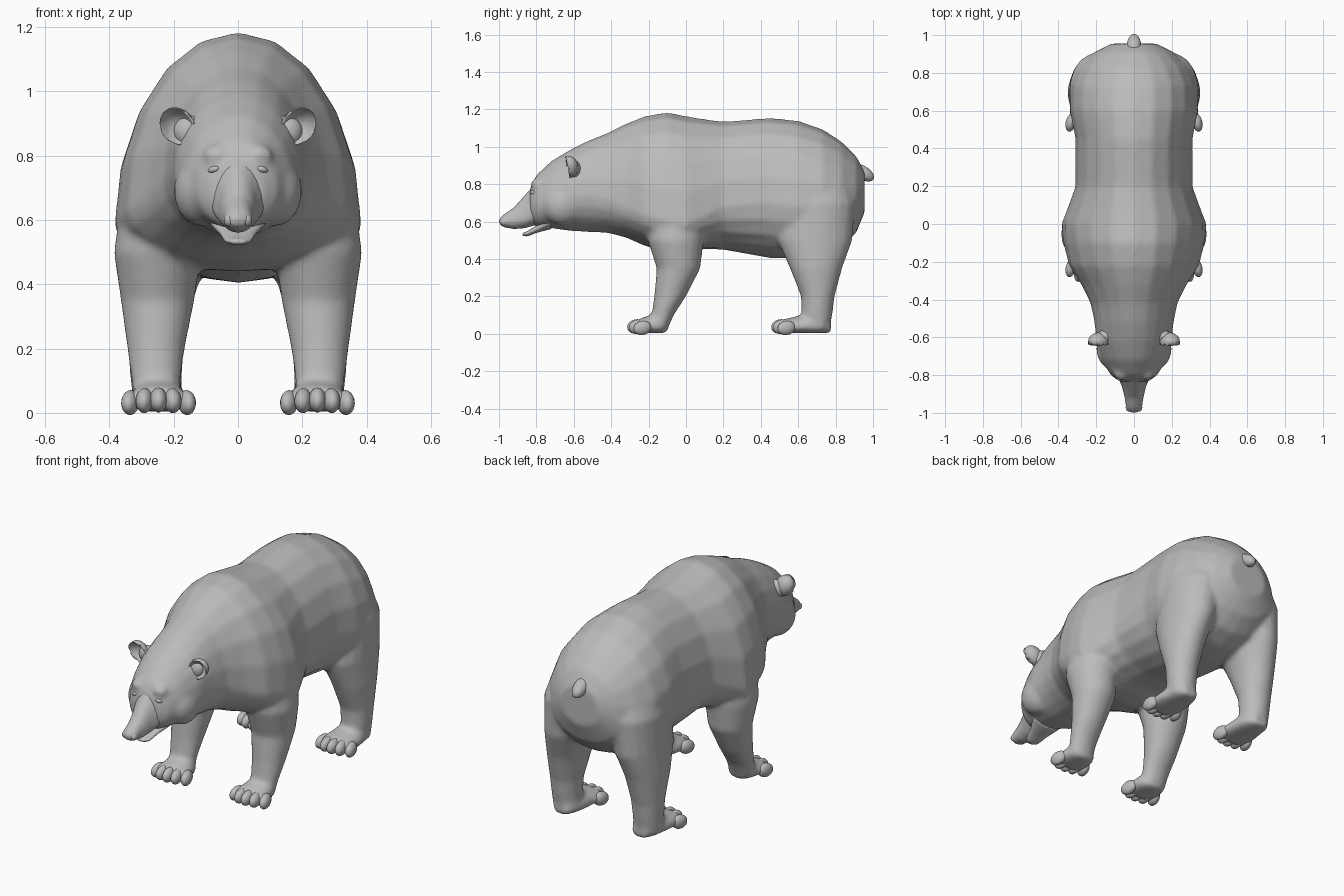
import bpy, bmesh
from math import sin, cos, pi, radians
from mathutils import Vector, Matrix, Euler

cube = bpy.data.objects.get("Cube")
if cube:
    bpy.data.objects.remove(cube, do_unlink=True)

# One plain grey for the whole animal
grey = bpy.data.materials.new("plain grey")
colour = (0.5, 0.5, 0.5, 1)
grey.use_nodes = True
grey.diffuse_color = colour
grey.node_tree.nodes["Principled BSDF"].inputs["Base Color"].default_value = colour

SIDES = 20


def loft(bm, rings):
    """Skin a closed tube through rings of points and cap both ends."""
    loops = [[bm.verts.new(p) for p in ring] for ring in rings]
    for a, b in zip(loops, loops[1:]):
        for i in range(SIDES):
            j = (i + 1) % SIDES
            bm.faces.new((a[i], a[j], b[j], b[i]))
    bm.faces.new(loops[0])
    bm.faces.new(loops[-1])


def angles():
    return [2 * pi * i / SIDES for i in range(SIDES)]


def long_ring(y, low, mid, high, width, x=0):
    """Upright ring across y with its widest point at height mid."""
    return [Vector((x + width * cos(t), y,
                    mid + sin(t) * (high - mid if sin(t) > 0 else mid - low)))
            for t in angles()]


def flat_ring(z, x, y, rx, ry, side):
    return [Vector((side * (x + rx * cos(t)), y + ry * sin(t), z)) for t in angles()]


def blob(bm, loc, size, turn=(0, 0, 0), shape=None):
    """Add a stretched ball; shape may bend the unit ball first."""
    made = bmesh.ops.create_uvsphere(bm, u_segments=20, v_segments=12, radius=1)["verts"]
    if shape:
        for v in made:
            v.co = shape(v.co)
    rot = Euler([radians(a) for a in turn]).to_matrix().to_4x4()
    matrix = Matrix.Translation(loc) @ rot @ Matrix.Diagonal((*size, 1))
    bmesh.ops.transform(bm, matrix=matrix, verts=made)


def finish(name, bm, mirror=False, voxel=0, relax=0):
    bmesh.ops.recalc_face_normals(bm, faces=bm.faces)
    mesh = bpy.data.meshes.new(name)
    bm.to_mesh(mesh)
    bm.free()
    mesh.materials.append(grey)
    mesh.polygons.foreach_set("use_smooth", [True] * len(mesh.polygons))
    ob = bpy.data.objects.new(name, mesh)
    bpy.context.collection.objects.link(ob)
    if voxel:
        remesh = ob.modifiers.new("Blend", "REMESH")
        remesh.mode = "VOXEL"
        remesh.voxel_size = voxel
        remesh.use_smooth_shade = True
    if relax:
        smooth = ob.modifiers.new("Relax", "SMOOTH")
        smooth.factor = 0.5
        smooth.iterations = relax
    if mirror:
        ob.modifiers.new("Mirror", "MIRROR")
    return ob


# Torso, neck and skull: y, underside, widest height, top, half width
torso = [
    (-0.835, 0.60, 0.69, 0.78, 0.075), (-0.80, 0.57, 0.69, 0.85, 0.125),
    (-0.72, 0.565, 0.71, 0.925, 0.17), (-0.62, 0.55, 0.73, 0.985, 0.20),
    (-0.52, 0.545, 0.74, 1.035, 0.21), (-0.42, 0.54, 0.72, 1.075, 0.23),
    (-0.32, 0.515, 0.67, 1.125, 0.28), (-0.22, 0.47, 0.63, 1.165, 0.345),
    (-0.10, 0.44, 0.60, 1.185, 0.375), (0, 0.44, 0.58, 1.165, 0.385),
    (0.09, 0.455, 0.62, 1.15, 0.35), (0.20, 0.45, 0.68, 1.135, 0.31),
    (0.45, 0.405, 0.70, 1.155, 0.31), (0.60, 0.405, 0.68, 1.14, 0.34),
    (0.73, 0.42, 0.67, 1.095, 0.335), (0.83, 0.46, 0.68, 1.03, 0.29),
    (0.91, 0.54, 0.71, 0.95, 0.21), (0.955, 0.65, 0.75, 0.87, 0.12),
]
# Legs: z, x, y, radius across, radius along
front_leg = [
    (0.02, 0.25, -0.15, 0.075, 0.05), (0.10, 0.255, -0.125, 0.077, 0.06),
    (0.20, 0.255, -0.085, 0.09, 0.085), (0.35, 0.25, -0.04, 0.115, 0.117),
    (0.50, 0.25, -0.055, 0.137, 0.15), (0.68, 0.22, -0.05, 0.14, 0.16),
    (0.85, 0.18, -0.04, 0.10, 0.12),
]
hind_leg = [
    (0.02, 0.25, 0.71, 0.075, 0.055), (0.10, 0.255, 0.70, 0.08, 0.083),
    (0.20, 0.255, 0.705, 0.087, 0.09), (0.35, 0.245, 0.695, 0.107, 0.14),
    (0.50, 0.22, 0.69, 0.127, 0.20), (0.70, 0.20, 0.71, 0.14, 0.195),
    (0.85, 0.17, 0.70, 0.12, 0.16),
]
# Heel and toe positions of each foot
feet = {"front": (-0.10, -0.265), "hind": (0.775, 0.505)}

bm = bmesh.new()
loft(bm, [long_ring(*row) for row in torso])
for side in (1, -1):
    for leg in (front_leg, hind_leg):
        loft(bm, [flat_ring(*row, side) for row in leg])
    for heel, toe in feet.values():
        span = toe - heel
        loft(bm, [long_ring(heel + span * f, 0.003, 0.035, top, w, side * 0.247)
                  for f, top, w in ((0, 0.06, 0.045), (0.2, 0.11, 0.078),
                                    (0.5, 0.105, 0.092), (1, 0.075, 0.105))])
    # Cheek and brow fullness
    blob(bm, (side * 0.115, -0.66, 0.69), (0.085, 0.11, 0.11))
    blob(bm, (side * 0.065, -0.79, 0.80), (0.045, 0.04, 0.035))
finish("body", bm, voxel=0.014, relax=7)

# Toes
for name, (heel, toe) in feet.items():
    bm = bmesh.new()
    for i in range(5):
        off = i - 2
        blob(bm, (0.247 + off * 0.044, toe + 0.008 * off * off, 0.04 - 0.002 * off * off),
             (0.027, 0.05, 0.038), (12, 0, off * 6))
    finish(name + "_toes", bm, mirror=True)

# Upper muzzle
bm = bmesh.new()
loft(bm, [long_ring(*row) for row in (
    (-0.997, 0.585, 0.60, 0.615, 0.022), (-0.975, 0.57, 0.60, 0.638, 0.042),
    (-0.92, 0.56, 0.605, 0.677, 0.05), (-0.86, 0.565, 0.62, 0.745, 0.064),
    (-0.81, 0.58, 0.65, 0.80, 0.085), (-0.74, 0.60, 0.68, 0.83, 0.10))])
finish("muzzle", bm, voxel=0.008, relax=3)

# Lower jaw, with a gap below the muzzle
bm = bmesh.new()
loft(bm, [long_ring(*row) for row in (
    (-0.875, 0.525, 0.533, 0.54, 0.025), (-0.85, 0.52, 0.537, 0.548, 0.046),
    (-0.80, 0.54, 0.56, 0.58, 0.06), (-0.72, 0.56, 0.61, 0.64, 0.10))])
finish("lower_jaw", bm, voxel=0.008, relax=3)

# Nose pad with nostril wings
bm = bmesh.new()
blob(bm, (0, -0.977, 0.602), (0.028, 0.022, 0.025))
for side in (1, -1):
    blob(bm, (side * 0.027, -0.972, 0.598), (0.017, 0.02, 0.019))
finish("nose", bm)

# Eyes
bm = bmesh.new()
blob(bm, (0.074, -0.815, 0.757), (0.02, 0.016, 0.011), (0, 15, 20))
finish("eyes", bm, mirror=True)


# Ears, hollowed at the front
def cup(p):
    hollow = 1 - p.x * p.x - p.z * p.z
    return Vector((p.x, p.y if p.y > 0 else 0.6 * max(hollow, 0) - 0.35 * (1 - hollow), p.z))


bm = bmesh.new()
blob(bm, (0.187, -0.62, 0.893), (0.052, 0.045, 0.062), (14, 38, 12), cup)
blob(bm, (0.15, -0.595, 0.875), (0.05, 0.035, 0.05), (0, 40, 0))
finish("ears", bm, mirror=True)

# Tail stub
bm = bmesh.new()
blob(bm, (0, 0.945, 0.862), (0.038, 0.068, 0.036), (-32, 0, 0))
finish("tail", bm)
